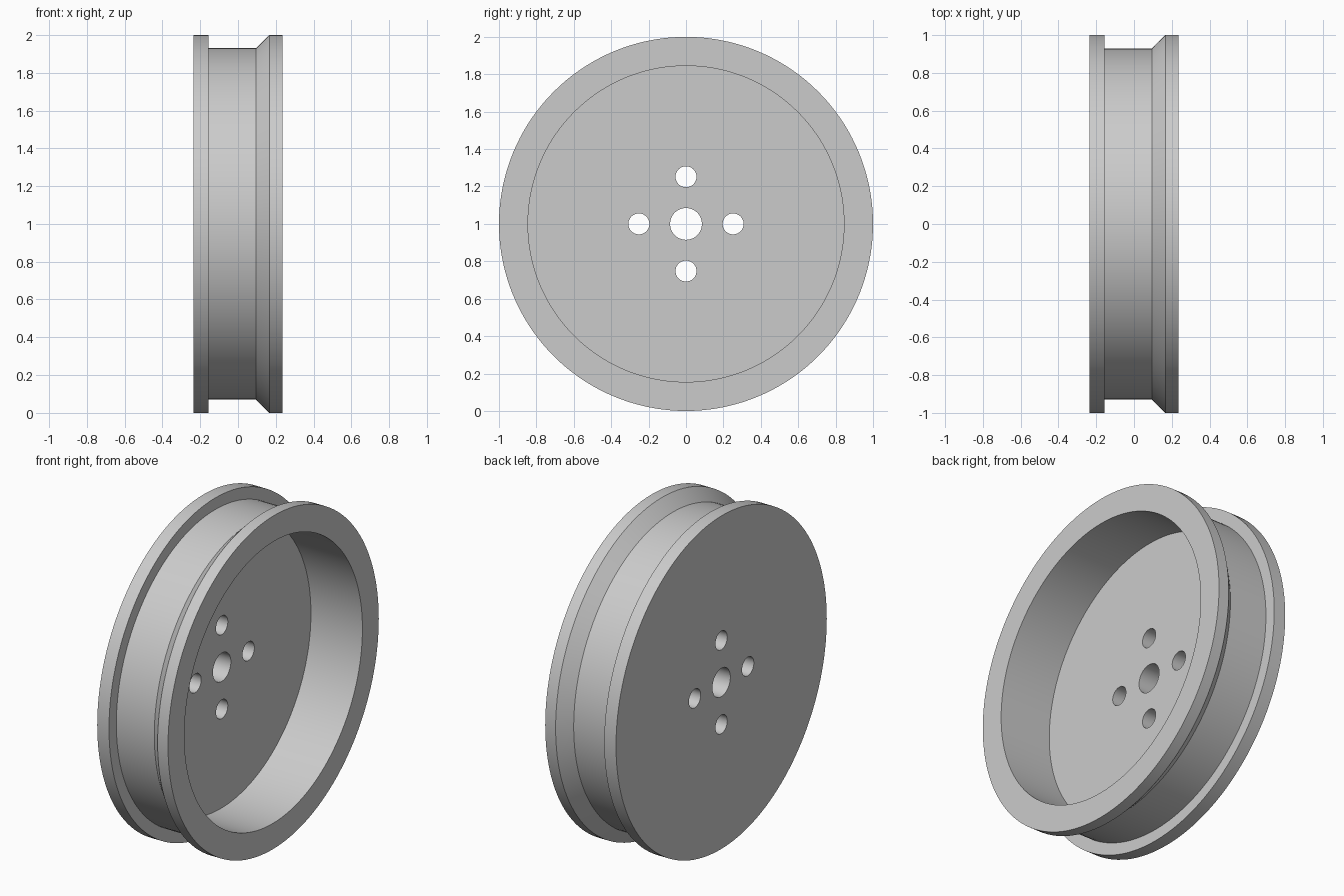
import bpy
import bmesh
from math import pi, sin, cos, radians
from mathutils import Matrix, Vector

cube = bpy.data.objects.get("Cube")
if cube:
    bpy.data.objects.remove(cube, do_unlink=True)

CENTRE = Vector((0, 0, 1))
SEGMENTS = 144

metal = bpy.data.materials.new("plain grey")
metal.use_nodes = True
GREY = (0.6, 0.6, 0.6, 1)
metal.diffuse_color = GREY
metal.node_tree.nodes["Principled BSDF"].inputs["Base Color"].default_value = GREY


def make_object(name, bm):
    bmesh.ops.recalc_face_normals(bm, faces=bm.faces)
    mesh = bpy.data.meshes.new(name)
    bm.to_mesh(mesh)
    bm.free()
    mesh.materials.append(metal)
    obj = bpy.data.objects.new(name, mesh)
    bpy.context.collection.objects.link(obj)
    return obj


def lathe(name, profile):
    """Turn an (x, radius) profile about the wheel axle, capping both ends."""
    bm = bmesh.new()
    rings = []
    for x, r in profile:
        angles = [2 * pi * i / SEGMENTS for i in range(SEGMENTS)]
        rings.append([bm.verts.new(CENTRE + Vector((x, r * cos(a), r * sin(a))))
                      for a in angles])
    for a, b in zip(rings, rings[1:]):
        for i in range(SEGMENTS):
            j = (i + 1) % SEGMENTS
            bm.faces.new((a[i], a[j], b[j], b[i]))
    bm.faces.new(rings[0])
    bm.faces.new(rings[-1])
    return make_object(name, bm)


def hole_cutter(name, radius, y=0, z=0):
    bm = bmesh.new()
    place = Matrix.Translation(CENTRE + Vector((-0.17, y, z))) @ Matrix.Rotation(radians(90), 4, "Y")
    bmesh.ops.create_cone(bm, cap_ends=True, segments=48, radius1=radius,
                          radius2=radius, depth=0.4, matrix=place)
    obj = make_object(name, bm)
    obj.hide_render = True
    return obj


# Wheel: closed disc, square flange, groove, tapered flange, open dish
wheel = lathe("wheel_rim", [
    (-0.235, 1.0), (-0.157, 1.0), (-0.157, 0.93), (0.095, 0.93),
    (0.166, 1.0), (0.235, 1.0), (0.235, 0.845), (-0.107, 0.845),
])

# Axle bore and four bolt holes
cutters = [hole_cutter("axle_bore_cutter", 0.085)]
for k in range(4):
    a = k * pi / 2
    cutters.append(hole_cutter("bolt_hole_cutter", 0.056, 0.252 * cos(a), 0.252 * sin(a)))

bpy.ops.object.select_all(action="DESELECT")
wheel.select_set(True)
bpy.context.view_layer.objects.active = wheel
for cutter in cutters:
    cut = wheel.modifiers.new("hole", "BOOLEAN")
    cut.operation = "DIFFERENCE"
    cut.solver = "EXACT"
    cut.object = cutter
    bpy.ops.object.modifier_apply(modifier=cut.name)
    bpy.data.objects.remove(cutter, do_unlink=True)

bpy.ops.object.shade_smooth_by_angle(angle=radians(30))
